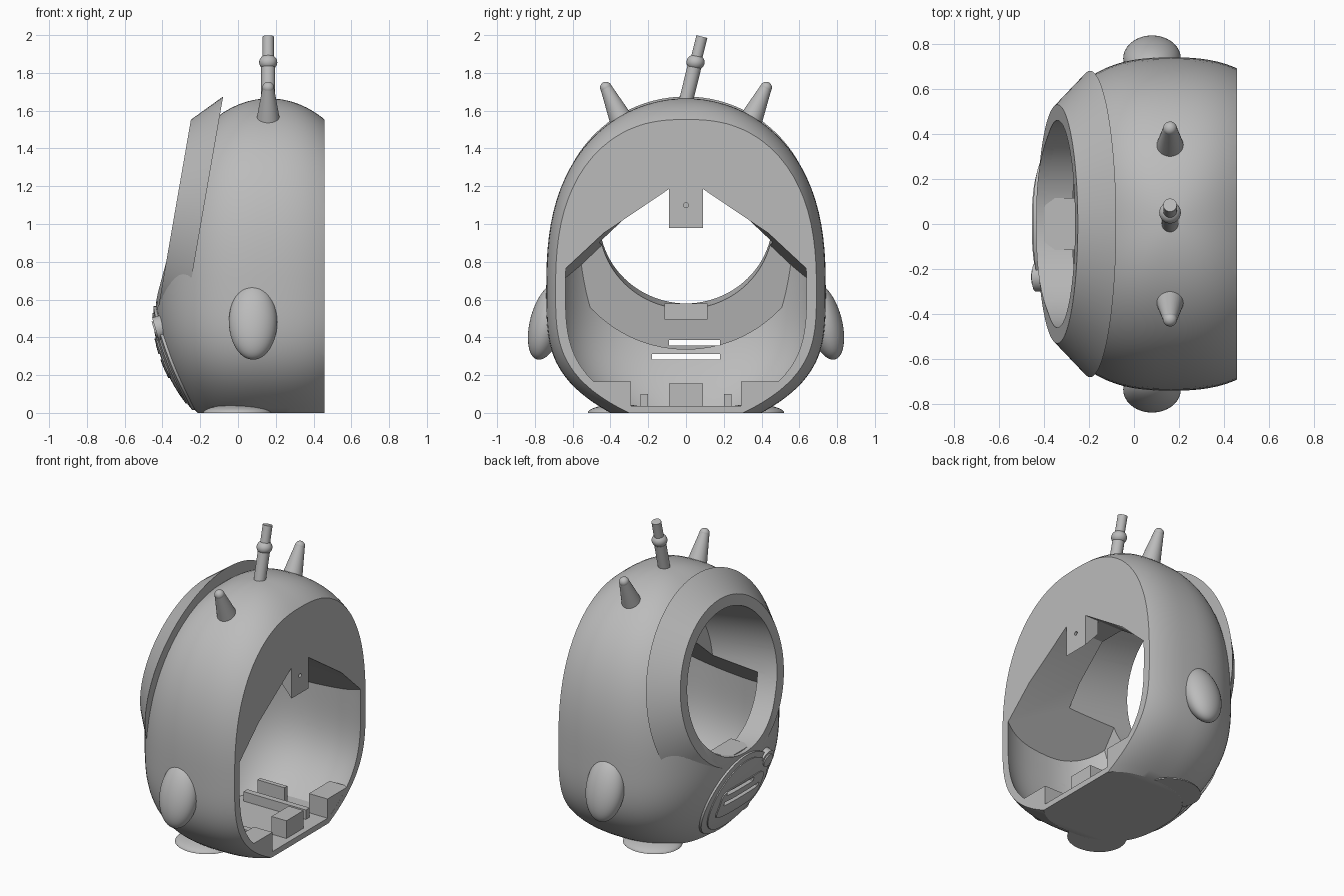
import bpy, bmesh, math
from mathutils import Matrix, Vector

if "Cube" in bpy.data.objects:
    bpy.data.objects.remove(bpy.data.objects["Cube"])

grey = bpy.data.materials.new("matte grey")
grey.diffuse_color = (0.5, 0.5, 0.5, 1)
grey.use_nodes = True
grey.node_tree.nodes["Principled BSDF"].inputs["Base Color"].default_value = grey.diffuse_color
CX, BACK, POWER = 0.165, 0.458, 2.55     # body centre, rear cut plane, squareness


def finish(name, bm, matrix=None):
    if matrix:
        bm.transform(matrix)
    bmesh.ops.recalc_face_normals(bm, faces=bm.faces)
    me = bpy.data.meshes.new(name)
    bm.to_mesh(me)
    bm.free()
    me.materials.append(grey)
    ob = bpy.data.objects.new(name, me)
    bpy.context.collection.objects.link(ob)
    return ob


def loft(rings, closed=False):
    bm = bmesh.new()
    vs = [[bm.verts.new(p) for p in r] for r in rings]
    pairs = list(zip(vs, vs[1:])) + ([(vs[-1], vs[0])] if closed else [])
    for a, b in pairs:
        n = len(a)
        for i in range(n):
            bm.faces.new((a[i], a[(i + 1) % n], b[(i + 1) % n], b[i]))
    if not closed:
        bm.faces.new(vs[0][::-1])
        bm.faces.new(vs[-1])
    return bm


def box(name, x, y, z):
    bm = bmesh.new()
    bmesh.ops.create_cube(bm, size=1)
    m = Matrix.Translation([sum(a) / 2 for a in (x, y, z)])
    return finish(name, bm, m @ Matrix.Diagonal([a[1] - a[0] for a in (x, y, z)] + [1]))


def prism(name, outline, h0, h1, matrix):
    return finish(name, loft([[(u, v, h) for u, v in outline] for h in (h0, h1)]), matrix)


def rod(name, p, q, r1, r2=None, seg=32):
    p, q = Vector(p), Vector(q)
    bm = bmesh.new()
    bmesh.ops.create_cone(bm, cap_ends=True, segments=seg, radius1=r1,
                          radius2=r1 if r2 is None else r2, depth=(q - p).length)
    m = Matrix.Translation((p + q) / 2) @ (q - p).to_track_quat('Z', 'Y').to_matrix().to_4x4()
    return finish(name, bm, m)


def ball(name, c, radii, tilt=0.0):
    bm = bmesh.new()
    bmesh.ops.create_uvsphere(bm, u_segments=40, v_segments=24, radius=1)
    return finish(name, bm, Matrix.Translation(c) @ Matrix.Rotation(tilt, 4, 'X')
                  @ Matrix.Diagonal((*radii, 1)))


def super_ellipse(a, b, power, n=96):
    pts = []
    for i in range(n):
        c, s = math.cos(2 * math.pi * i / n), math.sin(2 * math.pi * i / n)
        pts.append((a * math.copysign(abs(c) ** (2 / power), c),
                    b * math.copysign(abs(s) ** (2 / power), s)))
    return pts


def egg_radii(z):
    if z > 0.65:
        t = (z - 0.65) / 1.015
        return 0.6 * (1 - t ** 2.35) ** 0.5, 0.74 * (1 - t ** 2.58) ** 0.5
    s = (0.65 - z) / 0.65
    return 0.6 - 0.22 * s ** 2.5, 0.74 - 0.34 * s ** 3.5


def egg_ring(z, inset=0.0):
    rx, ry = egg_radii(z)
    return [(CX + x, y, z) for x, y in super_ellipse(rx - inset, ry - inset, POWER)]


def front_x(y, z):
    rx, ry = egg_radii(z)
    return CX - rx * (1 - min(abs(y) / ry, 1) ** POWER) ** (1 / POWER)


def slice_off(bm, co, no):
    bmesh.ops.bisect_plane(bm, geom=bm.verts[:] + bm.edges[:] + bm.faces[:], dist=1e-6,
                           plane_co=co, plane_no=no, clear_outer=True)
    bmesh.ops.holes_fill(bm, edges=[e for e in bm.edges if e.is_boundary], sides=0)


def cut(ob, cutters):
    for c in cutters:
        mod = ob.modifiers.new("cut", 'BOOLEAN')
        mod.operation, mod.solver, mod.object = 'DIFFERENCE', 'EXACT', c
        bpy.context.view_layer.objects.active = ob
        bpy.ops.object.modifier_apply(modifier=mod.name)


# Egg-shaped body, sliced flat at the rear
heights = [0.65 * i / 24 for i in range(24)]
heights += [0.65 + 1.015 * math.sin(math.radians(a)) for a in range(0, 89, 4)]
bm = loft([egg_ring(z) for z in heights])
slice_off(bm, (BACK, 0, 0), (1, 0, 0))
body = finish("body_shell", bm)

# Lower cavity with a bent, sloping roof
bm = loft([egg_ring(0.037 + 1.3 * i / 40, 0.045) for i in range(41)])
for s in (-1, 1):
    slice_off(bm, (BACK, s * 0.09, 1.185), (0, s * 0.56, 0.83))
    slice_off(bm, (BACK, s * 0.44, 0.948), (-0.06, s * 0.68, 0.73))
slice_off(bm, (BACK, 0, 1.185), (0, 0, 1))
cavity = finish("cavity_cutter", bm)

# Tilted face opening
axis = Vector((-0.985, 0, 0.171)).normalized()
face_c = Vector((-0.34, 0, 1.03))
opening = rod("opening_cutter", face_c - axis * 0.48, face_c + axis * 0.3, 0.46, seg=96)

# Slots and screw holes
slots = [box("slot_cutter", (-0.7, -0.2), (-0.09, 0.18), (0.357, 0.385)),
         box("slot_cutter", (-0.7, -0.2), (-0.18, 0.18), (0.283, 0.311))]
screws = [rod("screw_cutter", (0.4, y, z), (0.6, y, z), 0.013, seg=16)
          for y, z in ((0, 1.1), (0.36, 0.105), (-0.36, 0.105))]
cut(body, [cavity, opening] + slots + screws[1:])

# Conical rim around the face opening
profile = [(0.46, 0), (0.53, 0), (0.68, -0.147), (0.46, -0.147)]
rim = loft([[(r * math.cos(a), r * math.sin(a), h)
             for a in [2 * math.pi * i / 96 for i in range(96)]] for r, h in profile], True)
rim = finish("face_rim", rim,
             Matrix.Translation(face_c) @ axis.to_track_quat('Z', 'Y').to_matrix().to_4x4())
cut(rim, slots)
box("rim_tray", (-0.4, -0.25), (-0.115, 0.115), (0.52, 0.58))
box("rim_tray_base", (-0.37, -0.245), (-0.115, 0.115), (0.495, 0.52))


# Layered speaker plate that follows the curve of the lower front
def curved_plate(name, a, b, power, lift):
    def ring(k, off):
        return [(front_x(y * k, 0.29 + z * k) - off, y * k, 0.29 + z * k)
                for y, z in super_ellipse(a, b, power, 64)]
    steps = [0.02] + [i / 8 for i in range(1, 9)]
    cut(finish(name, loft([ring(k, -0.015) for k in steps]
                          + [ring(k, lift) for k in reversed(steps)])), slots)


curved_plate("speaker_plate", 0.325, 0.275, 2, 0.015)
curved_plate("speaker_ring", 0.285, 0.24, 2, 0.022)
curved_plate("speaker_grille", 0.22, 0.105, 5, 0.029)
up = Vector((-0.28, 0, 0.96)).normalized()
out = Vector((-0.96, 0, -0.28)).normalized()
frame = Matrix((Vector((0, -1, 0)), up, out)).transposed().to_4x4()
frame.translation = (-0.425, -0.235, 0.445)
prism("speaker_knob", super_ellipse(0.065, 0.065, 2, 40), -0.04, 0.012, frame)
prism("knob_cap", super_ellipse(0.045, 0.045, 2, 40), 0, 0.02, frame)

# Wedge-shaped rear tab
to_y = Matrix(((1, 0, 0, 0), (0, 0, 1, 0), (0, 1, 0, 0), (0, 0, 0, 1)))
tab = prism("rear_tab", [(BACK, 0.98), (BACK, 1.22), (0.36, 1.22), (0.36, 1.09)],
            -0.09, 0.09, to_y)
cut(tab, screws[:1])

# Floor fittings
box("rear_block", (0.31, 0.42), (-0.09, 0.09), (0.03, 0.155))
to_x = Matrix(((0, 0, 1, 0), (1, 0, 0, 0), (0, 1, 0, 0), (0, 0, 0, 1)))
for s in (-1, 1):
    corner = [(s * y, z) for y, z in
              ((0.29, 0.03), (0.32, 0.03), (0.41, 0.07), (0.51, 0.165), (0.29, 0.165))]
    cut(prism("corner_block", corner, 0.32, BACK - 0.001, to_x), screws[1:])
    box("floor_rail", (-0.1, 0.36), (s * 0.22 - 0.02, s * 0.22 + 0.02), (0.03, 0.1))
    box("upright_plate", (-0.06, 0.14), (s * 0.305 - 0.015, s * 0.305 + 0.015), (0.03, 0.155))

# Paired side pods, feet and spikes
for s in (-1, 1):
    pod = ball("side_pod", (0.08, s * 0.735, 0.483), (0.128, 0.09, 0.207), s * math.radians(15))
    cut(pod, [cavity])
    bm = bmesh.new()
    bmesh.ops.create_uvsphere(bm, u_segments=40, v_segments=24, radius=1)
    bm.transform(Matrix.Translation((0, s * 0.35, 0)) @ Matrix.Diagonal((0.185, 0.17, 0.045, 1)))
    slice_off(bm, (0, 0, 0.0005), (0, 0, -1))
    finish("foot", bm)
    rod("spike", (0.16, s * 0.305, 1.47), (0.16, s * 0.425, 1.725), 0.077, 0.03)
    ball("spike_tip", (0.16, s * 0.424, 1.722), (0.031, 0.031, 0.031))

# Leaning antenna with a bead
lean = Vector((0, 0.24, 0.97)).normalized()
tip = Vector((0.16, 0.084, 1.992))
rod("antenna_lower", tip - lean * 0.4, tip - lean * 0.13, 0.037)
rod("antenna_upper", tip - lean * 0.14, tip, 0.03)
ball("antenna_bead", tip - lean * 0.14, (0.048, 0.048, 0.042))

# Remove cutters, smooth the rest
for c in [cavity, opening] + slots + screws:
    bpy.data.objects.remove(c)
for ob in bpy.context.scene.objects:
    ob.select_set(True)
    bpy.context.view_layer.objects.active = ob
bpy.ops.object.shade_smooth_by_angle(angle=math.radians(30))
